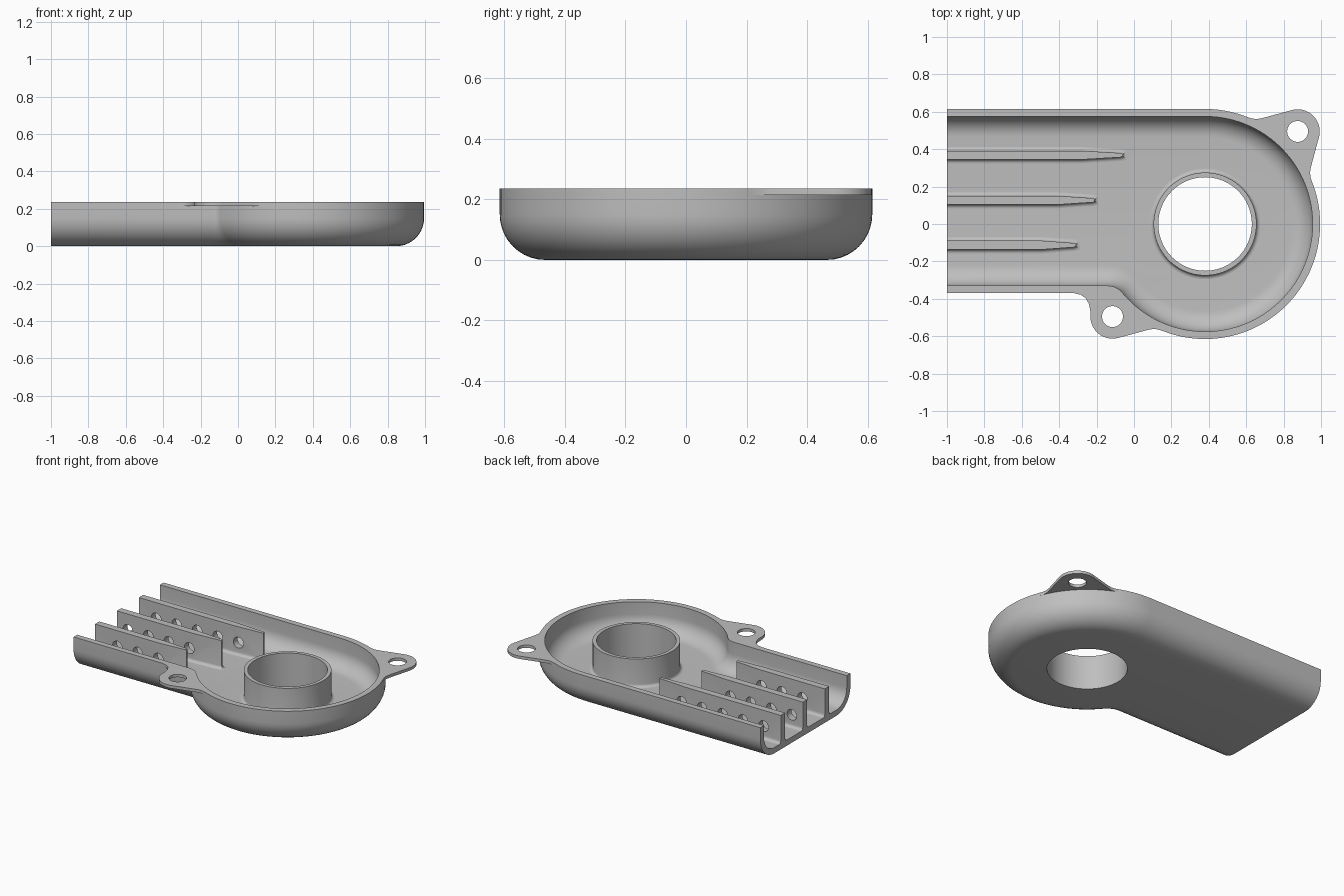
import bpy, bmesh
from math import sin, cos, pi, sqrt, atan2, radians

if "Cube" in bpy.data.objects:
    bpy.data.objects.remove(bpy.data.objects["Cube"], do_unlink=True)

grey = bpy.data.materials.new("plain grey")
grey.use_nodes = True
COLOUR = (0.52, 0.52, 0.52, 1)
grey.diffuse_color = COLOUR
grey.node_tree.nodes["Principled BSDF"].inputs["Base Color"].default_value = COLOUR

TOP, WALL, BEND = 0.235, 0.04, 0.15     # rim height, shell thickness, lower edge radius
CX, R = 0.38, 0.615                     # round end of the housing
LOW = -0.37                             # straight front wall
BLEND = 0.06                            # fillet between front wall and round end
END = -1.0                              # open end


def arc(cx, cy, r, a0, a1, n):
    return [(cx + r * cos(a0 + (a1 - a0) * i / n),
             cy + r * sin(a0 + (a1 - a0) * i / n)) for i in range(n + 1)]


def loft(name, rings, closed=True, caps=True):
    """Skin a list of equal-length 3D rings."""
    bm = bmesh.new()
    rows = [[bm.verts.new(p) for p in ring] for ring in rings]
    n = len(rows[0])
    for a, b in zip(rows, rows[1:]):
        for i in range(n if closed else n - 1):
            j = (i + 1) % n
            bm.faces.new((a[i], a[j], b[j], b[i]))
    if caps:
        bm.faces.new(rows[0])
        bm.faces.new(rows[-1])
    if not closed:
        bm.faces.new([r[0] for r in rows] + [r[-1] for r in reversed(rows)])
    bmesh.ops.remove_doubles(bm, verts=bm.verts, dist=1e-5)
    bmesh.ops.recalc_face_normals(bm, faces=bm.faces)
    mesh = bpy.data.meshes.new(name)
    bm.to_mesh(mesh)
    bm.free()
    mesh.materials.append(grey)
    ob = bpy.data.objects.new(name, mesh)
    bpy.context.collection.objects.link(ob)
    return ob


def level(points, z):
    return [(x, y, z) for x, y in points]


def activate(ob):
    bpy.ops.object.select_all(action='DESELECT')
    ob.select_set(True)
    bpy.context.view_layer.objects.active = ob


def drill(ob, location, radius, depth, along_y=False):
    """Cut a round hole and remove the cutter."""
    bpy.ops.mesh.primitive_cylinder_add(
        vertices=96 if radius > 0.1 else 40, radius=radius, depth=depth, location=location,
        rotation=(pi / 2 if along_y else 0, 0, 0))
    cutter = bpy.context.object
    cutter.hide_render = True
    activate(ob)
    mod = ob.modifiers.new("hole", 'BOOLEAN')
    mod.operation, mod.solver, mod.object = 'DIFFERENCE', 'EXACT', cutter
    bpy.ops.object.modifier_apply(modifier=mod.name)
    bpy.data.objects.remove(cutter, do_unlink=True)


def finish(ob):
    activate(ob)
    bpy.ops.object.shade_smooth_by_angle(angle=radians(30))


def outline(d):
    """Housing outline, moved inward by d."""
    fx = CX - sqrt((R + BLEND) ** 2 - (LOW - BLEND) ** 2)
    fy = LOW - BLEND
    a = atan2(fy, fx - CX)
    return ([(END, R - d)] + arc(CX, 0, R - d, pi / 2, a, 72)
            + arc(fx, fy, BLEND + d, a + pi, pi / 2, 10) + [(END, LOW + d)])


# Housing shell: rounded tray open at one end
def bend(d, floor):
    r = BEND - d
    steps = [i * pi / 20 for i in range(11)]
    return [(BEND - r * sin(t), BEND - r * cos(t)) for t in steps]


profile = bend(0, 0) + [(0, TOP), (WALL, TOP)] + bend(WALL, WALL)[::-1]
housing = loft("housing", [level(outline(d), z) for d, z in profile], closed=False)
drill(housing, (CX, 0, 0), 0.25, 0.2)
finish(housing)

# Round collar around the bore, with a small fillet at the floor
FIL = 0.02
foot = [(FIL * (1 - sin(i * pi / 10)), WALL + FIL * (1 - cos(i * pi / 10)))
        for i in range(6)]
section = [(0.25, 0.03), (0.25, TOP), (0.275, TOP)]
section += [(0.275 + o, z) for o, z in foot[::-1]] + [(0.295, 0.03), (0.25, 0.03)]
collar = loft("bore_collar", [level(arc(CX, 0, r, 0, 2 * pi * 95 / 96, 95), z)
                              for r, z in section], caps=False)
finish(collar)


# Tapered flow ribs with a row of holes
def rib(name, y, tip, taper, first_hole, count):
    def ring(o):
        side = [(END, 0.0235 + o), (tip - taper, 0.0235 + o),
                (tip - 0.01, 0.011 + o), (tip + o, 0.005 + o)]
        return [(x, y + h) for x, h in side] + [(x, y - h) for x, h in side[::-1]]

    layers = [(FIL, 0.03)] + foot + [(0, TOP)]
    layers = [layers[0]] + sorted(foot, key=lambda p: p[1]) + [layers[-1]]
    ob = loft(name, [level(ring(o), z) for o, z in layers])
    for i in range(count):
        drill(ob, (first_hole - 0.157 * i, y, 0.125), 0.037, 0.2, along_y=True)
    finish(ob)


rib("back_rib", 0.368, -0.06, 0.22, -0.24, 5)
rib("middle_rib", 0.127, -0.21, 0.2, -0.445, 4)
rib("front_rib", -0.113, -0.31, 0.18, -0.515, 3)


# Thin mounting ears, rooted inside the wall
def ear(name, points, hole):
    ob = loft(name, [level(points, TOP - 0.02), level(points, TOP)])
    drill(ob, (*hole, TOP), 0.056, 0.2)
    finish(ob)


flare = [(0.22, 0.574), (0.25, 0.564), (0.275, 0.561), (0.305, 0.566)]
root = outline(0.02)
off = 0.495

back = [p for p in root if p[0] > CX and p[1] > 0
        and radians(20) < atan2(p[1], p[0] - CX) < radians(70)]
back += [(CX + y, x) for x, y in flare]
back += arc(CX + off, off, 0.118, radians(-15), radians(105), 24)
back += [(CX + x, y) for x, y in flare[::-1]]
ear("back_ear", back, (CX + off, off))

front = [p for p in root if -0.32 < p[0] < 0.17 and p[1] < 0]
front += [(-0.32, LOW + 0.02), (-0.32, LOW), (-0.285, -0.378), (-0.26, -0.395),
          (-0.242, -0.425), (-0.234, -0.46)]
front += arc(CX - off, -off, 0.118, radians(175), radians(285), 24)
front += [(CX - x, -y) for x, y in flare[::-1]]
ear("front_ear", front, (CX - off, -off))
